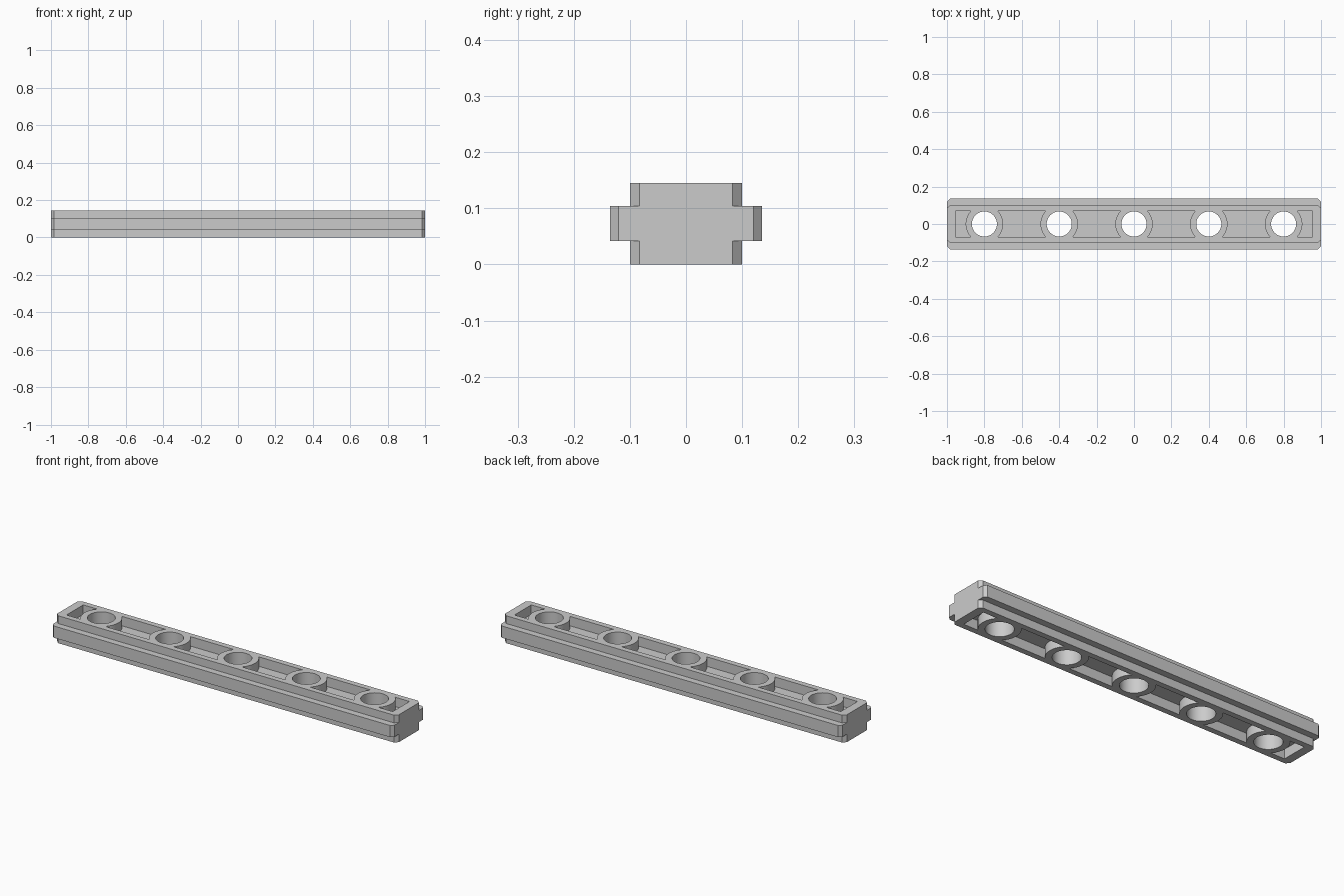
import bpy, bmesh, math

if "Cube" in bpy.data.objects:
    bpy.data.objects.remove(bpy.data.objects["Cube"])

HOLES = [-0.8, -0.4, 0.0, 0.4, 0.8]
H = 0.145          # total height
POCKET = 0.05      # pocket depth, top and bottom
PW, PL = 0.07, 0.955
R_HOLE, R_BOSS = 0.067, 0.1


def prism(name, pts, z0, z1):
    """Extrude a plan outline from z0 to z1."""
    bm = bmesh.new()
    face = bm.faces.new([bm.verts.new((x, y, z0)) for x, y in pts])
    ext = bmesh.ops.extrude_face_region(bm, geom=[face])
    for v in ext["geom"]:
        if isinstance(v, bmesh.types.BMVert):
            v.co.z = z1
    bmesh.ops.recalc_face_normals(bm, faces=bm.faces)
    me = bpy.data.meshes.new(name)
    bm.to_mesh(me)
    bm.free()
    ob = bpy.data.objects.new(name, me)
    bpy.context.collection.objects.link(ob)
    return ob


def chamfered(hx, hy, c):
    return [(hx, -hy + c), (hx, hy - c), (hx - c, hy), (-hx + c, hy),
            (-hx, hy - c), (-hx, -hy + c), (-hx + c, -hy), (hx - c, -hy)]


def arc(cx, side, n=16):
    """Edge of a round boss within the pocket width, from -y to +y."""
    a = math.asin(PW / R_BOSS)
    return [(cx + side * R_BOSS * math.cos(t), R_BOSS * math.sin(t))
            for t in (-a + 2 * a * i / n for i in range(n + 1))]


def boolean(ob, other, op):
    mod = ob.modifiers.new(op.lower(), "BOOLEAN")
    mod.operation, mod.object, mod.solver = op, other, "EXACT"
    bpy.context.view_layer.objects.active = ob
    bpy.ops.object.modifier_apply(modifier=mod.name)
    bpy.data.objects.remove(other, do_unlink=True)


# Bar core with the wider side rail joined in
beam = prism("beam", chamfered(1.0, 0.1, 0.017), 0, H)
rail = prism("side_rail", chamfered(1.0, 0.135, 0.015), 0.042, 0.104)
boolean(beam, rail, "UNION")

# Pockets on both faces, leaving round bosses
outlines = [[(-PL, PW), (-PL, -PW)] + arc(HOLES[0], -1),
            [(PL, PW), (PL, -PW)] + arc(HOLES[-1], 1)]
for a, b in zip(HOLES, HOLES[1:]):
    outlines.append(arc(a, 1) + arc(b, -1)[::-1])
for pts in outlines:
    for z0, z1 in ((H - POCKET, H + 0.05), (-0.05, POCKET)):
        boolean(beam, prism("pocket_cutter", pts, z0, z1), "DIFFERENCE")

# Through holes
for x in HOLES:
    circle = [(x + R_HOLE * math.cos(math.tau * i / 48),
               R_HOLE * math.sin(math.tau * i / 48)) for i in range(48)]
    boolean(beam, prism("hole_cutter", circle, -0.1, H + 0.1), "DIFFERENCE")

# Smooth round walls, sharp edges
bpy.ops.object.select_all(action="DESELECT")
beam.select_set(True)
bpy.context.view_layer.objects.active = beam
bpy.ops.object.shade_smooth_by_angle(angle=math.radians(30))
